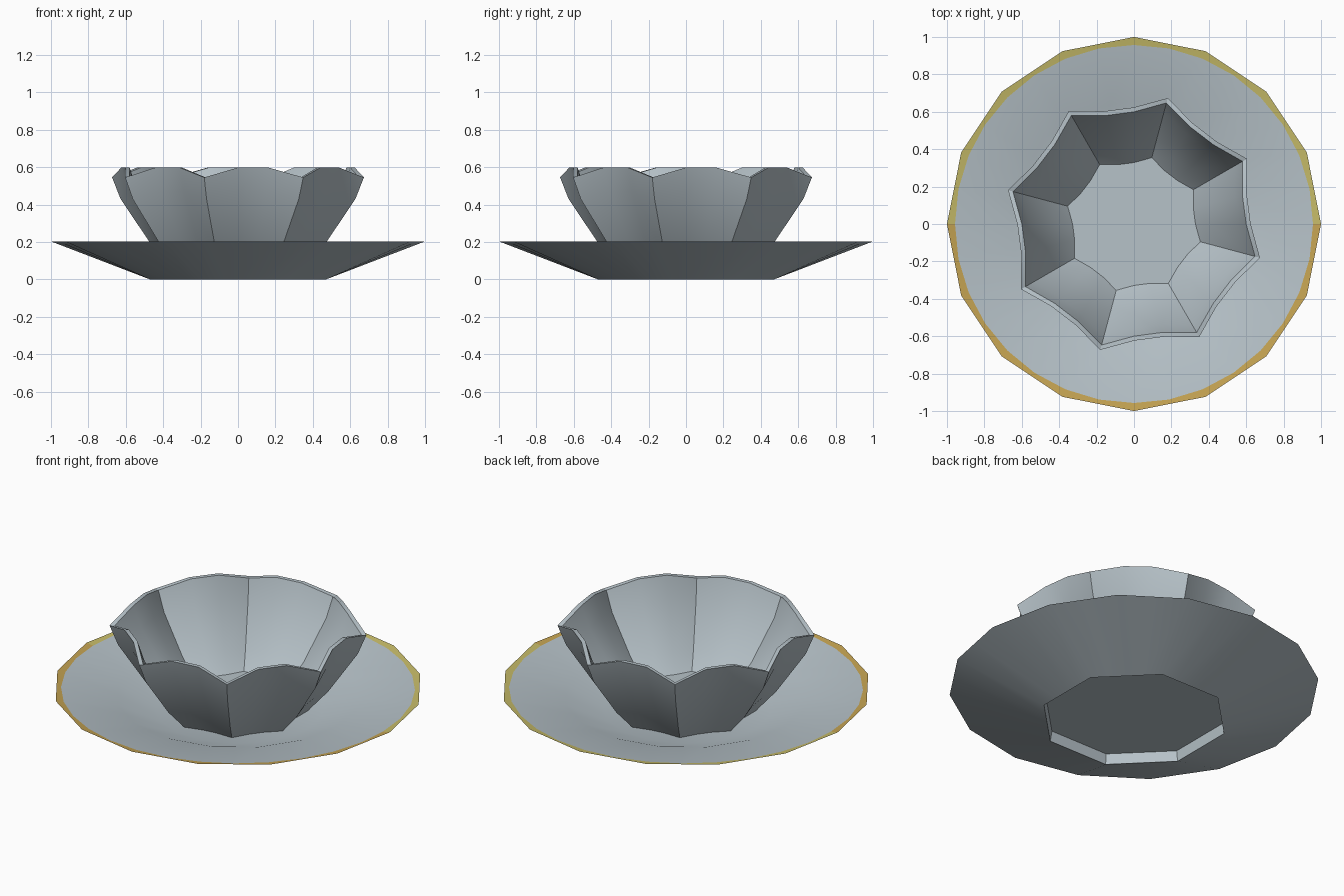
import bpy, bmesh, math

if "Cube" in bpy.data.objects:
    bpy.data.objects.remove(bpy.data.objects["Cube"])


def mat(name, rgb):
    m = bpy.data.materials.new(name)
    m.diffuse_color = (*rgb, 1)
    m.use_nodes = True
    m.node_tree.nodes["Principled BSDF"].inputs["Base Color"].default_value = m.diffuse_color
    return m


GREY = mat("pale_grey_glaze", (0.47, 0.54, 0.58))
YELLOW = mat("yellow_gold", (0.57, 0.50, 0.14))
GOLD = mat("dark_gold", (0.56, 0.37, 0.085))


def loft(name, rings, mats, rule=None):
    """Skin a list of closed point rings; cap the first and last ring."""
    bm = bmesh.new()
    loops = [[bm.verts.new(p) for p in ring] for ring in rings]
    n = len(loops[0])
    for k in range(len(loops) - 1):
        a, b = loops[k], loops[k + 1]
        for i in range(n):
            j = (i + 1) % n
            f = bm.faces.new((a[i], a[j], b[j], b[i]))
            if rule:
                f.material_index = rule(k, f)
    bm.faces.new(loops[0][::-1])
    bm.faces.new(loops[-1])
    bmesh.ops.recalc_face_normals(bm, faces=bm.faces)
    me = bpy.data.meshes.new(name)
    bm.to_mesh(me)
    bm.free()
    for m in mats:
        me.materials.append(m)
    ob = bpy.data.objects.new(name, me)
    bpy.context.collection.objects.link(ob)
    bpy.context.view_layer.objects.active = ob
    ob.select_set(True)
    bpy.ops.object.shade_smooth_by_angle(angle=math.radians(30))
    ob.select_set(False)
    return ob


def polygon_ring(r, z, sides, phase=0.0, n=32):
    """Ring of n points lying on a regular polygon with its corners at radius r."""
    step = 2 * math.pi / sides
    pts = []
    for i in range(n):
        a = 2 * math.pi * i / n
        d = (a - phase + 1e-9) % step - step / 2
        q = r * math.cos(step / 2) / math.cos(d)
        pts.append((q * math.cos(a), q * math.sin(a), z))
    return pts


def star_ring(r, z, lift=0.0, valley=0.895):
    """Eight-lobed ring: one ridge point then two lifted valley points."""
    pts = []
    for i in range(24):
        a = math.radians(30 + 15 * i)
        ridge = i % 3 == 0
        q = r if ridge else r * valley
        pts.append((q * math.cos(a), q * math.sin(a), z + (0 if ridge else lift)))
    return pts


# saucer: recessed octagonal foot, flared underside, gilded rim, sunken well
E = math.pi / 8
saucer_rings = [
    polygon_ring(0.50, 0.06, 8, E),
    polygon_ring(0.51, 0.0, 8, E),
    polygon_ring(1.0, 0.203, 16),
    polygon_ring(0.957, 0.197, 32),
    polygon_ring(0.66, 0.152, 16),
    polygon_ring(0.46, 0.08, 16),
]


def rim_colour(k, f):
    if k != 2:
        return 0
    return 1 if f.calc_center_median().y > 0 else 2


loft("saucer", saucer_rings, [GREY, YELLOW, GOLD], rim_colour)

# bowl: fluted outer wall, scalloped lip, inner wall and floor
bowl_rings = [
    star_ring(0.365, 0.065),
    star_ring(0.49, 0.20, 0.01),
    star_ring(0.65, 0.43, 0.04),
    star_ring(0.697, 0.545, 0.053),
    star_ring(0.67, 0.545, 0.053),
    star_ring(0.622, 0.43, 0.04),
    star_ring(0.462, 0.215, 0.01),
    star_ring(0.367, 0.13),
]
loft("bowl", bowl_rings, [GREY])
